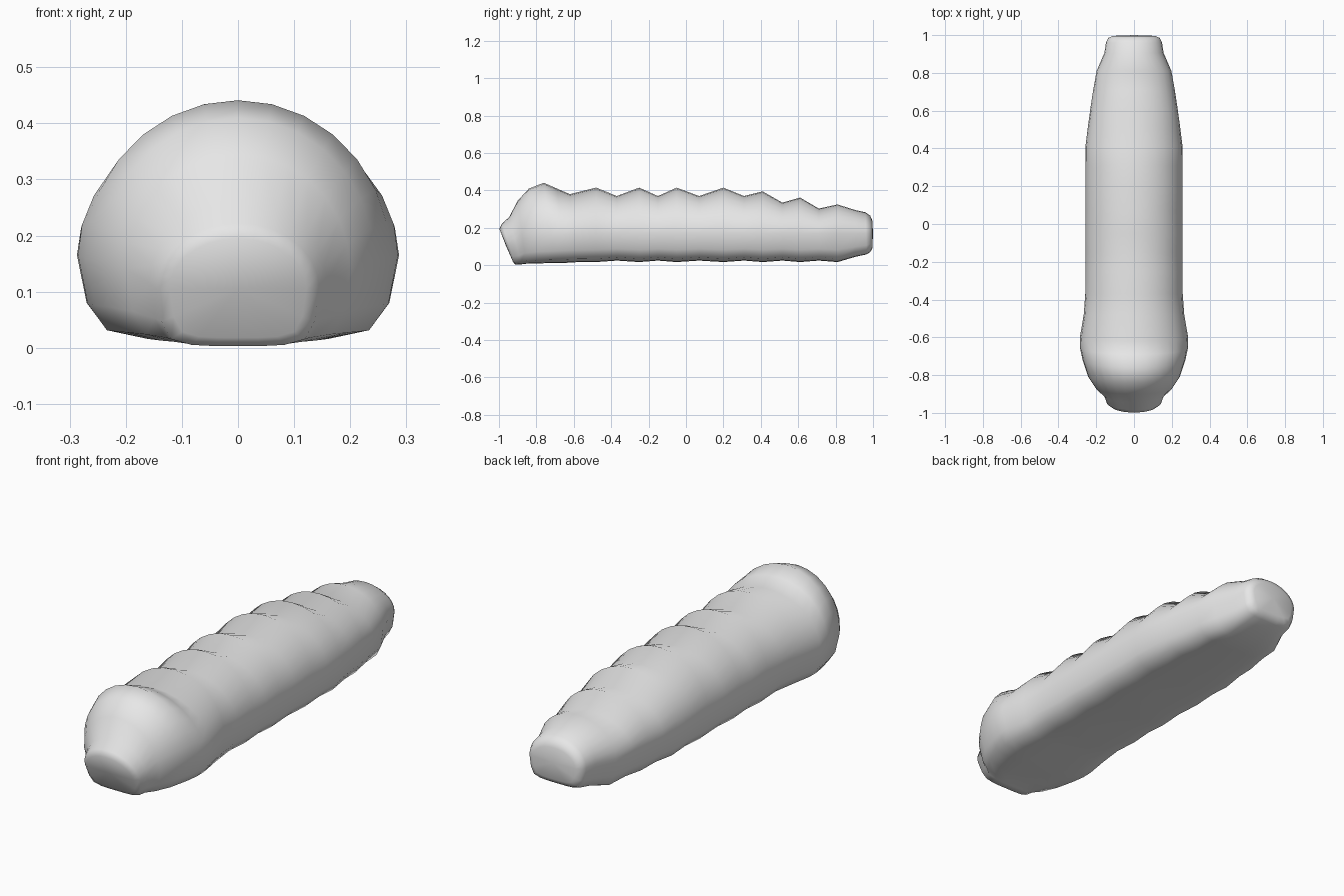
import bpy, bmesh, math

grey = bpy.data.materials.new("light grey")
grey.diffuse_color = (0.8, 0.8, 0.8, 1)

# Cross-section: round back, flat belly with soft corners
ARC = 14
LOWER = [(0.94, -0.57), (0.82, -0.88), (0.57, -0.98), (0.28, -1.0)]


def section(y_top, y_bottom, top, bottom, half_width, mid):
    """One ring of the body, tilted between y_top and y_bottom."""
    unit = [(math.cos(math.pi * i / ARC), math.sin(math.pi * i / ARC)) for i in range(ARC + 1)]
    unit += [(-x, z) for x, z in LOWER] + [(0, -1)] + LOWER[::-1]
    ring = []
    for x, z in unit:
        h = mid + z * ((top - mid) if z > 0 else (mid - bottom))
        t = (h - bottom) / (top - bottom)
        ring.append((x * half_width, y_bottom + (y_top - y_bottom) * t, h))
    return ring


# Mouth, neck and head
stations = [
    (-0.998, -0.925, 0.195, 0.018, 0.122, 0.105),
    (-0.985, -0.912, 0.222, 0.003, 0.145, 0.105),
    (-0.945, -0.880, 0.258, 0.005, 0.158, 0.115),
    (-0.900, -0.855, 0.345, 0.008, 0.200, 0.140),
    (-0.840, -0.790, 0.410, 0.010, 0.243, 0.155),
    (-0.760, -0.700, 0.441, 0.012, 0.272, 0.160),
    (-0.690, -0.640, 0.410, 0.013, 0.285, 0.165),
    (-0.620, -0.590, 0.380, 0.016, 0.287, 0.165),
]
# Body segments: alternating ridges and creases along the back
for y, top, width in [
        (-0.48, 0.415, 0.266), (-0.37, 0.37, 0.258), (-0.25, 0.415, 0.258),
        (-0.15, 0.37, 0.258), (-0.05, 0.415, 0.258), (0.07, 0.37, 0.258),
        (0.20, 0.415, 0.258), (0.31, 0.37, 0.258), (0.41, 0.395, 0.257),
        (0.515, 0.335, 0.244), (0.61, 0.362, 0.231), (0.71, 0.303, 0.216),
        (0.81, 0.325, 0.198)]:
    stations.append((y, y, top, 0.025 if len(stations) % 2 else 0.017, width, 0.17))
# Tail
stations += [
    (0.905, 0.905, 0.295, 0.045, 0.157, 0.17),
    (0.960, 0.965, 0.283, 0.058, 0.148, 0.17),
    (0.985, 0.985, 0.265, 0.070, 0.136, 0.17),
    (0.996, 0.996, 0.240, 0.090, 0.112, 0.17),
]

bm = bmesh.new()
rings = [[bm.verts.new(p) for p in section(*s)] for s in stations]
n = len(rings[0])
for a, b in zip(rings, rings[1:]):
    for i in range(n):
        j = (i + 1) % n
        bm.faces.new((a[i], a[j], b[j], b[i]))

# Closed ends as fans
for ring, centre in ((rings[0], (0, -0.963, 0.105)), (rings[-1], (0, 1.0, 0.17))):
    c = bm.verts.new(centre)
    for i in range(n):
        bm.faces.new((ring[i], ring[(i + 1) % n], c))

bmesh.ops.recalc_face_normals(bm, faces=bm.faces)
for f in bm.faces:
    f.smooth = True
mesh = bpy.data.meshes.new("grub_body")
bm.to_mesh(mesh)
bm.free()
mesh.materials.append(grey)
body = bpy.data.objects.new("grub_body", mesh)
bpy.context.collection.objects.link(body)
